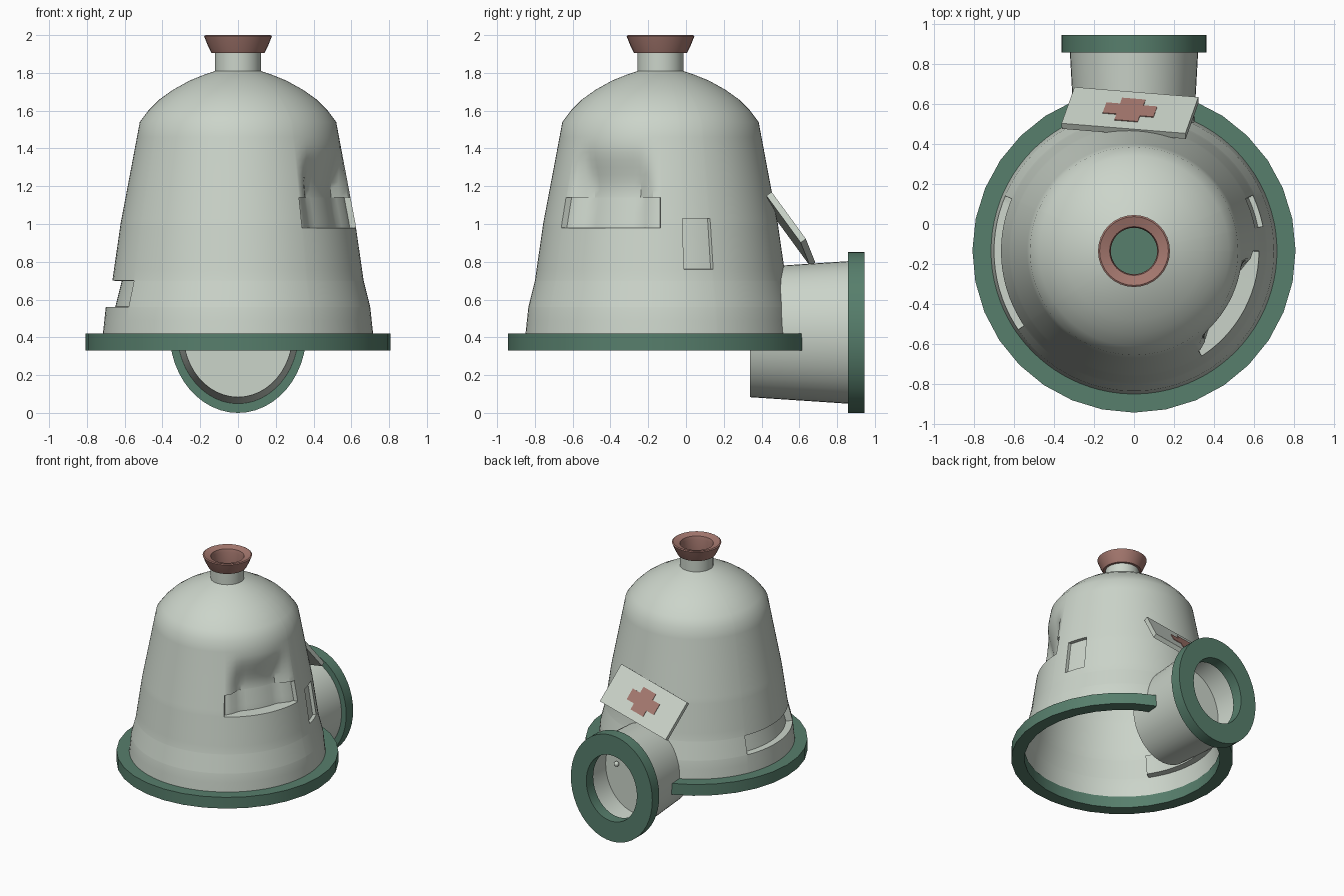
import bpy, bmesh, math
from mathutils import Matrix, Vector

if "Cube" in bpy.data.objects:
    bpy.data.objects.remove(bpy.data.objects["Cube"])

CY = -0.135  # y of the bell axis


def material(name, rgb):
    m = bpy.data.materials.new(name)
    m.diffuse_color = (*rgb, 1)
    m.use_nodes = True
    m.node_tree.nodes["Principled BSDF"].inputs["Base Color"].default_value = m.diffuse_color
    return m


PALE = material("pale_grey_green", (0.60, 0.66, 0.59))
GREEN = material("dark_green", (0.095, 0.21, 0.15))
RED = material("dusty_red", (0.38, 0.19, 0.16))


def finish(bm, name, mat, recalc=True, angle=32):
    if recalc:
        bmesh.ops.recalc_face_normals(bm, faces=bm.faces)
    me = bpy.data.meshes.new(name)
    bm.to_mesh(me)
    bm.free()
    me.materials.append(mat)
    me.shade_smooth()
    me.set_sharp_from_angle(angle=math.radians(angle))
    ob = bpy.data.objects.new(name, me)
    bpy.context.collection.objects.link(ob)
    return ob


def lathe(name, profile, mat, place, n=48, start=0, sweep=360, closed=False):
    """Sweep (radius, height) points around an axis; place maps local to world."""
    bm = bmesh.new()
    full = sweep == 360
    cols = n if full else n + 1
    rings = []
    for i in range(cols):
        a = math.radians(start + sweep * i / n)
        rings.append([bm.verts.new(place @ Vector((r * math.cos(a), r * math.sin(a), h)))
                      for r, h in profile])
    k = len(profile)
    for i in range(n):
        p, q = rings[i], rings[(i + 1) % cols]
        for j in range(k if closed else k - 1):
            m = (j + 1) % k
            bm.faces.new((p[j], q[j], q[m], p[m]))
    if not full:
        bm.faces.new(rings[0])
        bm.faces.new(rings[-1])
    bmesh.ops.remove_doubles(bm, verts=bm.verts, dist=1e-5)
    return finish(bm, name, mat)


def smooth(t):
    t = max(0.0, min(1.0, t))
    return t * t * (3 - 2 * t)


# Bell shell: profile with ledges and dents pushed into its sides
PROFILE = [(0.34, 0.722), (0.42, 0.715), (0.56, 0.70), (0.70, 0.665), (1.0, 0.622),
           (1.3, 0.565), (1.54, 0.52), (1.60, 0.475), (1.66, 0.415), (1.71, 0.345),
           (1.76, 0.255), (1.79, 0.18), (1.81, 0.12)]


def radius(z):
    for (z0, r0), (z1, r1) in zip(PROFILE, PROFILE[1:]):
        if z <= z1:
            return r0 + (r1 - r0) * (z - z0) / (z1 - z0)
    return PROFILE[-1][1]


def dent(z, a):
    d = 0.0
    if 0.561 < z < 0.699 and 157 < a < 214:            # left ledge
        d = 0.05
    if 0.981 < z < 1.45 and 303 < a < 360:             # right scoop
        edge = min(a - 303, 360 - a)
        d = 0.095 * smooth((1.45 - z) / 0.31) * (0.35 + 0.65 * smooth(edge / 14))
        if z > 1.14:
            d *= smooth(edge / 12)
    if 0.76 < z < 1.03 and 11 < a < 25:                # small side groove
        d = 0.025
    return d


zs = sorted([p[0] for p in PROFILE] + [0.562, 0.698, 0.98, 0.982, 1.06, 1.139, 1.141, 0.76, 0.762,
            1.028, 1.03, 1.18, 1.22, 1.26, 1.34, 1.38, 1.42, 1.46, 0.49, 0.63, 0.85, 0.92])
angles = sorted(list(range(0, 360, 4))
                + [e + o for e in (157, 214, 303, 11, 25) for o in (-0.15, 0.15)] + [359.8])
bm = bmesh.new()
rows = []
for z in zs:
    row = []
    for a in angles:
        r = radius(z) - dent(z, a)
        t = math.radians(a)
        row.append(bm.verts.new((r * math.cos(t), CY + r * math.sin(t), z)))
    rows.append(row)
for lo, hi in zip(rows, rows[1:]):
    for i in range(len(angles)):
        j = (i + 1) % len(angles)
        bm.faces.new((lo[i], lo[j], hi[j], hi[i]))
finish(bm, "bell_shell", PALE, recalc=False)

bell = Matrix.Translation((0, CY, 0))
# Base flange, interrupted by the entry tunnel
lathe("base_flange", [(0.712, 0.33), (0.808, 0.33), (0.808, 0.42), (0.712, 0.42)], GREEN,
      bell, n=28, start=112, sweep=316, closed=True)

# Neck, flared rim and the plug inside
lathe("neck", [(0.122, 1.79), (0.122, 1.93)], PALE, bell, n=32)
lathe("top_rim", [(0.118, 1.905), (0.14, 1.905), (0.162, 1.95), (0.18, 1.995), (0.172, 2.0),
                  (0.122, 1.985), (0.116, 1.96), (0.116, 1.87)], RED, bell, n=32)
lathe("neck_plug", [(0, 1.872), (0.12, 1.872)], GREEN, bell, n=32)

# Entry tunnel: oval section, axis along +y
tunnel = Matrix.Translation((0, 0, 0.426)) @ Matrix(
    ((0.85, 0, 0, 0), (0, 0, 1, 0), (0, 1, 0, 0), (0, 0, 0, 1)))
lathe("entry_tunnel", [(0, 0.34), (0.343, 0.34), (0.378, 0.87), (0.35, 0.87), (0.33, 0.62),
                       (0, 0.62)], PALE, tunnel)
lathe("entry_ring", [(0.265, 0.857), (0.426, 0.857), (0.426, 0.945), (0.265, 0.945)],
      GREEN, tunnel, closed=True)

# Door knob inside the tunnel
bm = bmesh.new()
bmesh.ops.create_uvsphere(bm, u_segments=12, v_segments=8, radius=0.02,
                          matrix=Matrix.Translation((0.17, 0.64, 0.46)))
finish(bm, "door_knob", PALE)

# Tilted sign board with a cross plate
side = Vector((-0.62, 0.05, -0.125)).normalized()
up = Vector((-0.08, -0.18, 0.245))
up = (up - side * up.dot(side)).normalized()
out = side.cross(up)
frame = Matrix((side, up, out)).transposed().to_4x4()
frame.translation = Vector((-0.02, 0.565, 0.98)) - out * 0.012


def slab(bm, size, offset):
    bmesh.ops.create_cube(bm, size=1, matrix=frame @ Matrix.Translation(offset)
                          @ Matrix.Diagonal((*size, 1)))


bm = bmesh.new()
slab(bm, (0.634, 0.314, 0.034), (0, 0, 0))
finish(bm, "sign_board", PALE)
bm = bmesh.new()
slab(bm, (0.26, 0.09, 0.006), (0, 0, 0.018))
for s in (-1, 1):
    slab(bm, (0.12, 0.05, 0.006), (0, s * 0.07, 0.018))
finish(bm, "sign_cross", RED)
